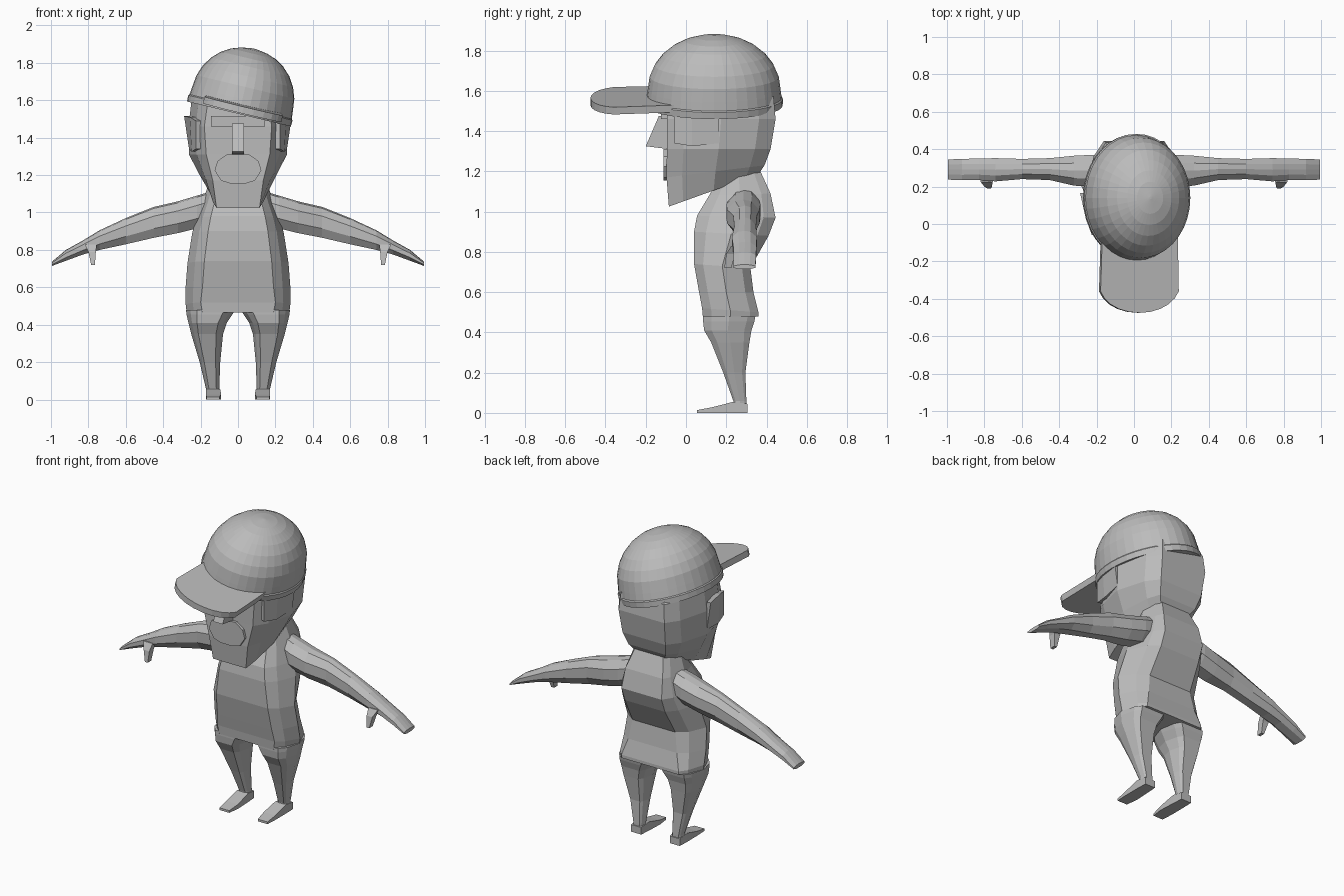
import bpy, bmesh, math
from mathutils import Vector, Matrix

grey = bpy.data.materials.new("plain grey")
grey.diffuse_color = (0.5, 0.5, 0.5, 1)


def finish(name, bm, mirror=False):
    """Turn a bmesh into a flat-shaded object, optionally mirrored across x = 0."""
    bmesh.ops.recalc_face_normals(bm, faces=bm.faces)
    me = bpy.data.meshes.new(name)
    bm.to_mesh(me)
    bm.free()
    me.materials.append(grey)
    ob = bpy.data.objects.new(name, me)
    bpy.context.collection.objects.link(ob)
    if mirror:
        ob.modifiers.new("mirror", 'MIRROR')
    return ob


def loft(name, rings, mirror=False, mat=None):
    """Skin a list of equal-length rings and cap both ends."""
    bm = bmesh.new()
    vs = [[bm.verts.new(p) for p in r] for r in rings]
    n = len(rings[0])
    for a, b in zip(vs, vs[1:]):
        for i in range(n):
            j = (i + 1) % n
            bm.faces.new((a[i], a[j], b[j], b[i]))
    bm.faces.new(vs[0])
    bm.faces.new(vs[-1])
    if mat:
        bm.transform(mat)
    return finish(name, bm, mirror)


def section(fw, w, bw, y0, y1, z0, z1, cx=0):
    """Ten-sided level section: front, middle and back half widths, y range, z front/back."""
    half = [(fw, 0), (0.3 * fw + 0.65 * w, .16), (w, .5), (0.35 * bw + 0.6 * w, .85), (bw, 1)]
    pts = half + [(-x, t) for x, t in reversed(half)]
    return [(cx + x, y0 + (y1 - y0) * t, z0 + (z1 - z0) * t) for x, t in pts]


def extrude_y(name, outline, y0, y1):
    """Plate with an (x, z) outline between two depths."""
    return loft(name, [[(x, y, z) for x, z in outline] for y in (y0, y1)])


# Torso, hem to neck
loft("torso", [section(*p) for p in (
    (.19, .275, .20, .085, .36, .465, .48),
    (.20, .28, .20, .08, .36, .52, .50),
    (.19, .28, .17, .065, .335, .60, .60),
    (.18, .27, .15, .04, .32, .74, .72),
    (.16, .245, .14, .04, .41, .90, .88),
    (.145, .22, .14, .055, .445, .98, .97),
    (.12, .18, .13, .115, .42, 1.08, 1.09),
    (.10, .15, .10, .155, .37, 1.15, 1.20))])

# Legs, tapering to the ankle
legs = []
for x0, x1, y0, y1, z in ((.015, .278, .085, .345, .48), (.03, .275, .085, .34, .455),
                          (.06, .265, .09, .325, .41), (.08, .25, .125, .315, .35),
                          (.095, .205, .185, .295, .20), (.10, .172, .235, .30, .06),
                          (.10, .17, .235, .30, .005)):
    h = (x1 - x0) / 2
    legs.append(section(.55 * h, h, .6 * h, y0, y1, z, z, (x0 + x1) / 2))
loft("leg", legs, True)

# Feet
loft("foot", [[(x0, y, 0), (x1, y, 0), (x1, y, z), (x0, y, z)] for x0, x1, y, z in (
    (.10, .17, .305, .045), (.095, .172, .235, .055), (.09, .172, .13, .028), (.10, .168, .055, .014))], True)

# Arms: x, top z, bottom z, front y, back y
arm = []
for x, zt, zb, yf, yb in ((.12, 1.12, .95, .22, .36), (.22, 1.09, .915, .20, .37),
                          (.32, 1.06, .89, .205, .365), (.45, 1.03, .865, .235, .352),
                          (.60, .97, .83, .24, .348), (.74, .905, .80, .228, .352),
                          (.83, .85, .775, .235, .35), (.92, .80, .742, .235, .348),
                          (.995, .737, .714, .237, .345)):
    cy, cz, hy, hz = (yf + yb) / 2, (zt + zb) / 2, (yb - yf) / 2, (zt - zb) / 2
    arm.append([(x, cy + hy * a, cz + hz * b) for a, b in (
        (-1, -.4), (-1, .4), (-.5, .9), (0, 1), (.5, .9), (1, .4), (1, -.4), (.5, -1), (-.5, -1))])
loft("arm", arm, True)

# Thumbs
loft("thumb", [[(x0, y0, z), (x1, y0, z), (x1, y1, z), (x0, y1, z)] for x0, x1, y0, y1, z in (
    (.755, .82, .225, .27, .83), (.76, .80, .20, .245, .79), (.765, .785, .19, .225, .72))], True)

# Head, jaw line up to the crown inside the cap
loft("head", [section(*p) for p in (
    (.115, .15, .10, -.085, .36, 1.025, 1.185),
    (.135, .205, .13, -.097, .39, 1.17, 1.23),
    (.17, .262, .15, -.095, .42, 1.31, 1.31),
    (.18, .265, .16, -.095, .445, 1.46, 1.46),
    (.16, .25, .15, -.085, .435, 1.60, 1.57),
    (.10, .15, .10, 0, .30, 1.69, 1.69))])

# Nose wedge
loft("nose", [[(x, -.08, 1.475), (x, -.135, 1.475), (x, -.20, 1.325), (x, -.08, 1.31)]
              for x in (-.033, .033)])

# Brow bar
extrude_y("brow", [(-.145, 1.46), (.145, 1.46), (.145, 1.515), (-.145, 1.515)], -.125, -.07)

# Raised mouth and moustache
side = [(.06, 1.31), (.11, 1.275), (.125, 1.225), (.09, 1.17), (.04, 1.155)]
extrude_y("mouth", side + [(-x, z) for x, z in reversed(side)], -.112, -.07)

# Ears, flaring outward to the back
loft("ear", [
    [(.20, -.05, 1.34), (.20, -.05, 1.49), (.225, -.06, 1.49), (.225, -.06, 1.34)],
    [(.225, .03, 1.325), (.225, .03, 1.51), (.258, .03, 1.51), (.248, .03, 1.325)],
    [(.24, .165, 1.34), (.262, .165, 1.515), (.288, .165, 1.515), (.262, .165, 1.34)]], True)

# Cap dome, tipped to one side
tilt = Matrix.Translation((.01, .14, 1.548)) @ Matrix.Rotation(math.radians(13.5), 4, 'Y')
profile = [(.94, -.02), (.995, -.022), (1, .012), (.98, .018), (.965, .06)]
profile += [(.965 * math.cos(a) ** .95, .06 + .275 * math.sin(a))
            for a in (math.radians(d) for d in (14, 27, 40, 53, 65, 76, 85))]
profile.append((.02, .337))
N = 36
loft("cap_dome", [[(.287 * r * math.cos(2 * math.pi * i / N), .342 * r * math.sin(2 * math.pi * i / N), h)
                   for i in range(N)] for r, h in profile], mat=tilt)

# Cap brim with a rounded front edge
edge = [(-.205, -.10), (-.215, -.50)]
edge += [(.215 * math.sin(a), -.50 - .115 * (math.cos(a) - math.cos(math.radians(80))) / .826)
         for a in (math.radians(d) for d in range(-64, 65, 16))]
edge += [(.215, -.50), (.205, -.10)]
loft("cap_brim", [[(x + .015, y, h + .03 * (y + .5)) for x, y in edge] for h in (-.012, .025)], mat=tilt)
